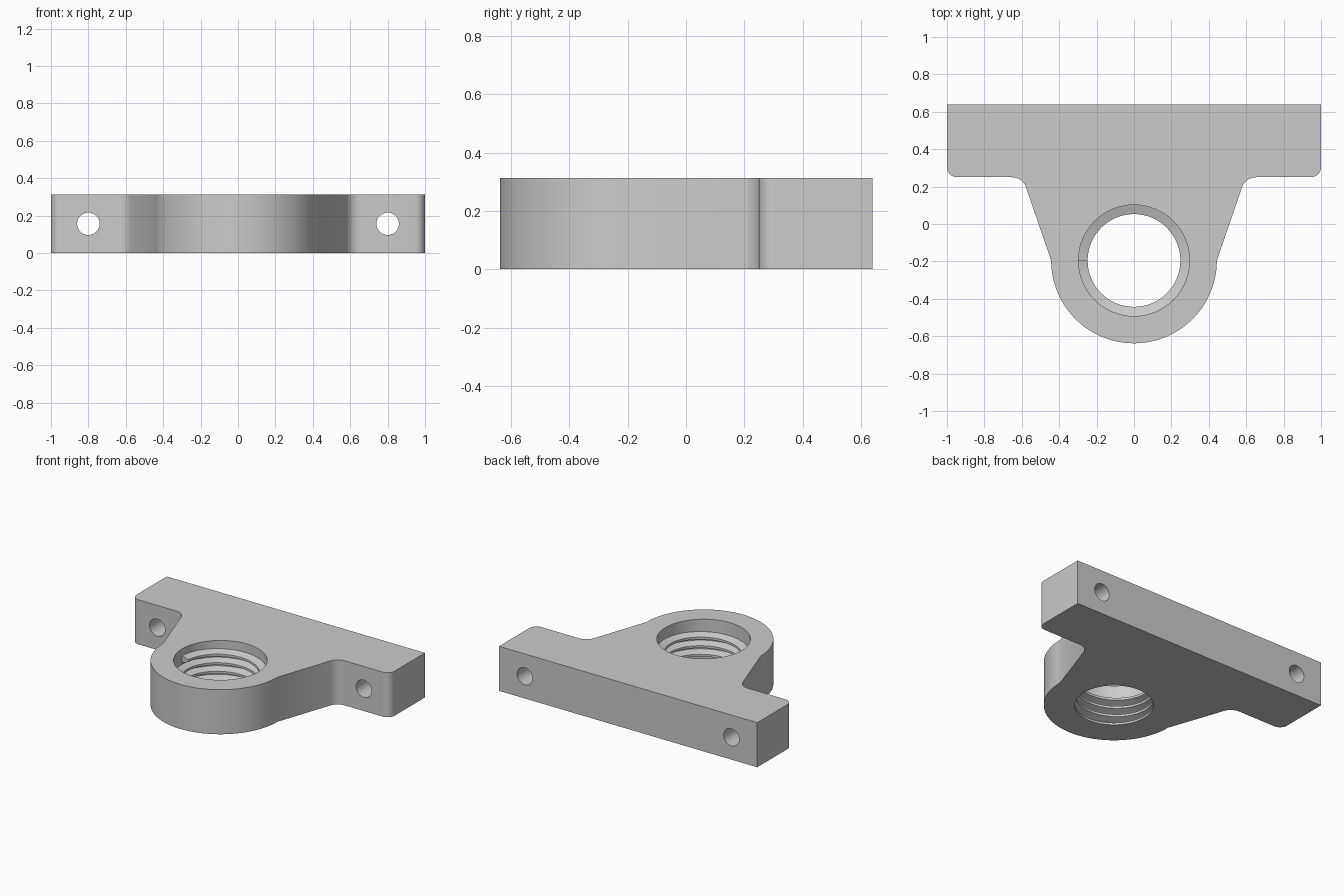
import bpy, bmesh, math
from mathutils import Vector

if "Cube" in bpy.data.objects:
    bpy.data.objects.remove(bpy.data.objects["Cube"])

HEIGHT, BORE_Y, BORE_R, CREST_R, BOSS_R = 0.312, -0.195, 0.297, 0.248, 0.443
PITCH, LIP, TURNS, STEPS = 0.06, 0.015, 3.5, 64

grey = bpy.data.materials.new("plain grey")
grey.use_nodes = True
COLOUR = (0.6, 0.6, 0.6, 1)
grey.diffuse_color = COLOUR
grey.node_tree.nodes["Principled BSDF"].inputs["Base Color"].default_value = COLOUR


def make_object(name, bm):
    bmesh.ops.recalc_face_normals(bm, faces=bm.faces)
    mesh = bpy.data.meshes.new(name)
    bm.to_mesh(mesh)
    bm.free()
    mesh.materials.append(grey)
    obj = bpy.data.objects.new(name, mesh)
    bpy.context.collection.objects.link(obj)
    return obj


def activate(obj):
    bpy.ops.object.select_all(action="DESELECT")
    obj.select_set(True)
    bpy.context.view_layer.objects.active = obj


def arc(centre, radius, start, end, steps):
    """Points (x, y) on an arc between two angles in degrees."""
    angles = [math.radians(start + (end - start) * i / steps) for i in range(steps + 1)]
    return [(centre[0] + radius * math.cos(a), centre[1] + radius * math.sin(a))
            for a in angles]


def drill(target, radius, location, rotation=(0, 0, 0), sides=STEPS):
    bpy.ops.mesh.primitive_cylinder_add(vertices=sides, radius=radius, depth=1,
                                        location=location, rotation=rotation)
    cutter = bpy.context.object
    cutter.hide_render = True
    mod = target.modifiers.new("drill", "BOOLEAN")
    mod.operation, mod.solver, mod.object = "DIFFERENCE", "EXACT", cutter
    activate(target)
    bpy.ops.object.modifier_apply(modifier=mod.name)
    bpy.data.objects.remove(cutter)


# Bracket outline: right half from the back plate to the boss, then mirrored
half = [(1, 0.64)]
half += arc((0.945, 0.305), 0.055, 0, -90, 8)
half += arc((0.653, 0.17), 0.08, 90, 160, 8)
half += arc((0, BORE_Y), BOSS_R, 0, -90, 24)
outline = half + [(-x, y) for x, y in reversed(half[:-1])]

bm = bmesh.new()
lower = [bm.verts.new((x, y, 0)) for x, y in outline]
upper = [bm.verts.new((x, y, HEIGHT)) for x, y in outline]
bm.faces.new(lower)
bm.faces.new(upper)
for i in range(len(outline)):
    bm.faces.new((lower[i - 1], lower[i], upper[i], upper[i - 1]))
bracket = make_object("bracket_body", bm)

# Bore and the two mounting holes
drill(bracket, BORE_R, (0, BORE_Y, HEIGHT / 2))
for x in (-0.8, 0.8):
    drill(bracket, 0.06, (x, 0.45, HEIGHT / 2), (math.pi / 2, 0, 0), 40)

# Helical thread ridge: a trapezoid swept up the bore, rooted inside the wall
root = BORE_R + 0.006
section = [(root, -0.026), (CREST_R, -0.008), (CREST_R, 0.008), (root, 0.026)]
bm = bmesh.new()
rings = []
for i in range(int(TURNS * STEPS) + 1):
    t = math.tau * i / STEPS
    z = LIP + 0.015 + PITCH * i / STEPS
    rings.append([bm.verts.new((r * math.cos(t), BORE_Y + r * math.sin(t), z + dz))
                  for r, dz in section])
for a, b in zip(rings, rings[1:]):
    for j in range(4):
        k = (j + 1) % 4
        bm.faces.new((a[j], a[k], b[k], b[j]))
bm.faces.new(rings[0])
bm.faces.new(rings[-1])
thread = make_object("bore_thread", bm)

# Plain lip closing the thread at the underside
profile = [(root, 0), (CREST_R, 0), (CREST_R, LIP), (root, LIP + 0.018)]
bm = bmesh.new()
loops = [[bm.verts.new((r * math.cos(math.tau * i / STEPS),
                        BORE_Y + r * math.sin(math.tau * i / STEPS), z))
          for i in range(STEPS)] for r, z in profile]
for a, b in zip(loops, loops[1:] + loops[:1]):
    for i in range(STEPS):
        bm.faces.new((a[i - 1], a[i], b[i], b[i - 1]))
lip = make_object("bore_lip", bm)

for obj in (bracket, thread, lip):
    activate(obj)
    bpy.ops.object.shade_smooth_by_angle(angle=math.radians(20))
